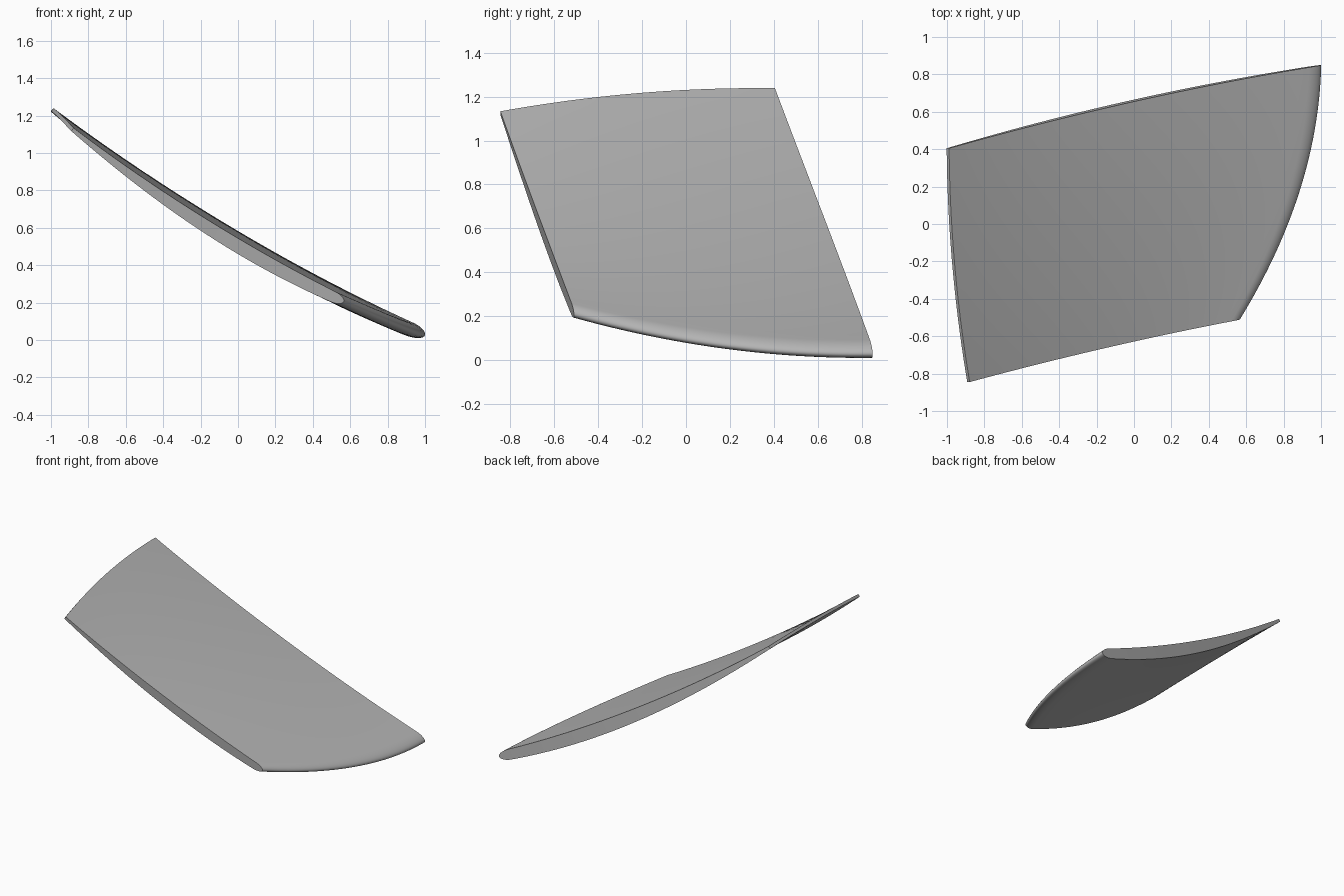
import bpy, bmesh, math
from mathutils import Vector

cube = bpy.data.objects.get("Cube")
if cube:
    bpy.data.objects.remove(cube, do_unlink=True)

# Chord ends (trailing, leading), camber sag and thickness of both end sections
FRONT = dict(tail=Vector((-0.885, -0.845, 1.125)), nose=Vector((0.565, -0.51, 0.205)),
             sag=Vector((0, 0.017, -0.065)), thick=0.03)
BACK = dict(tail=Vector((-0.995, 0.405, 1.23)), nose=Vector((1.0, 0.85, 0.025)),
            sag=Vector((0, 0.033, -0.1)), thick=0.043)
# Bow of the trailing and leading edges across the span
TAIL_BOW, NOSE_BOW = Vector((-0.025, 0, 0.03)), Vector((0.1, 0, -0.05))
SPAN, CHORD, ROUND, ROUND_START = 32, 40, 10, 0.96


def camber(t, v):
    ends = [s["tail"].lerp(s["nose"], t) + s["sag"] * 4 * t * (1 - t) for s in (FRONT, BACK)]
    return ends[0].lerp(ends[1], v) + TAIL_BOW.lerp(NOSE_BOW, t) * 4 * v * (1 - v)


def half_thickness(t, v):
    peak = FRONT["thick"] * (1 - v) + BACK["thick"] * v
    h = 0.87 * (0.012 + peak * math.sin(2.4 * t))
    if t > ROUND_START:
        s = (t - ROUND_START) / (1 - ROUND_START)
        h *= math.sqrt(max(0, 1 - s * s))
    return h


def surface_point(t, v, side):
    e = 0.002
    along = camber(t + e, v) - camber(t - e, v)
    normal = Vector((-along.z, 0, along.x)).normalized()
    return camber(t, v) + normal * half_thickness(t, v) * side


# Chord stations, tightening around the rounded leading edge
stations = [ROUND_START * i / CHORD for i in range(CHORD)]
stations += [ROUND_START + (1 - ROUND_START) * math.sin(math.pi / 2 * i / ROUND)
             for i in range(ROUND + 1)]
last = len(stations) - 1

# Loft closed section rings from front to back
bm = bmesh.new()
rings = []
for j in range(SPAN + 1):
    v = j / SPAN
    upper = [bm.verts.new(surface_point(t, v, 1)) for t in stations]
    lower = [bm.verts.new(surface_point(t, v, -1)) for t in stations[:-1]]
    rings.append(upper + lower[::-1])
n = len(rings[0])
for a, b in zip(rings, rings[1:]):
    for i in range(n):
        k = (i + 1) % n
        bm.faces.new((a[i], a[k], b[k], b[i]))

# End caps as strips between upper and lower outlines
for ring in (rings[0], rings[-1]):
    for i in range(last):
        quad = [ring[i], ring[i + 1], ring[n - 2 - i], ring[n - 1 - i]]
        if i == last - 1:
            quad = [ring[i], ring[i + 1], ring[n - 1 - i]]
        bm.faces.new(quad)
bmesh.ops.recalc_face_normals(bm, faces=bm.faces)

mesh = bpy.data.meshes.new("curved_blade")
bm.to_mesh(mesh)
bm.free()
blade = bpy.data.objects.new("curved_blade", mesh)
bpy.context.collection.objects.link(blade)

# Plain grey metal
grey = bpy.data.materials.new("plain_grey")
grey.use_nodes = True
color = (0.45, 0.45, 0.45, 1)
grey.diffuse_color = color
grey.node_tree.nodes["Principled BSDF"].inputs["Base Color"].default_value = color
mesh.materials.append(grey)

# Smooth skin with crisp cap and trailing edges
bpy.ops.object.select_all(action="DESELECT")
blade.select_set(True)
bpy.context.view_layer.objects.active = blade
bpy.ops.object.shade_smooth_by_angle(angle=math.radians(35))
